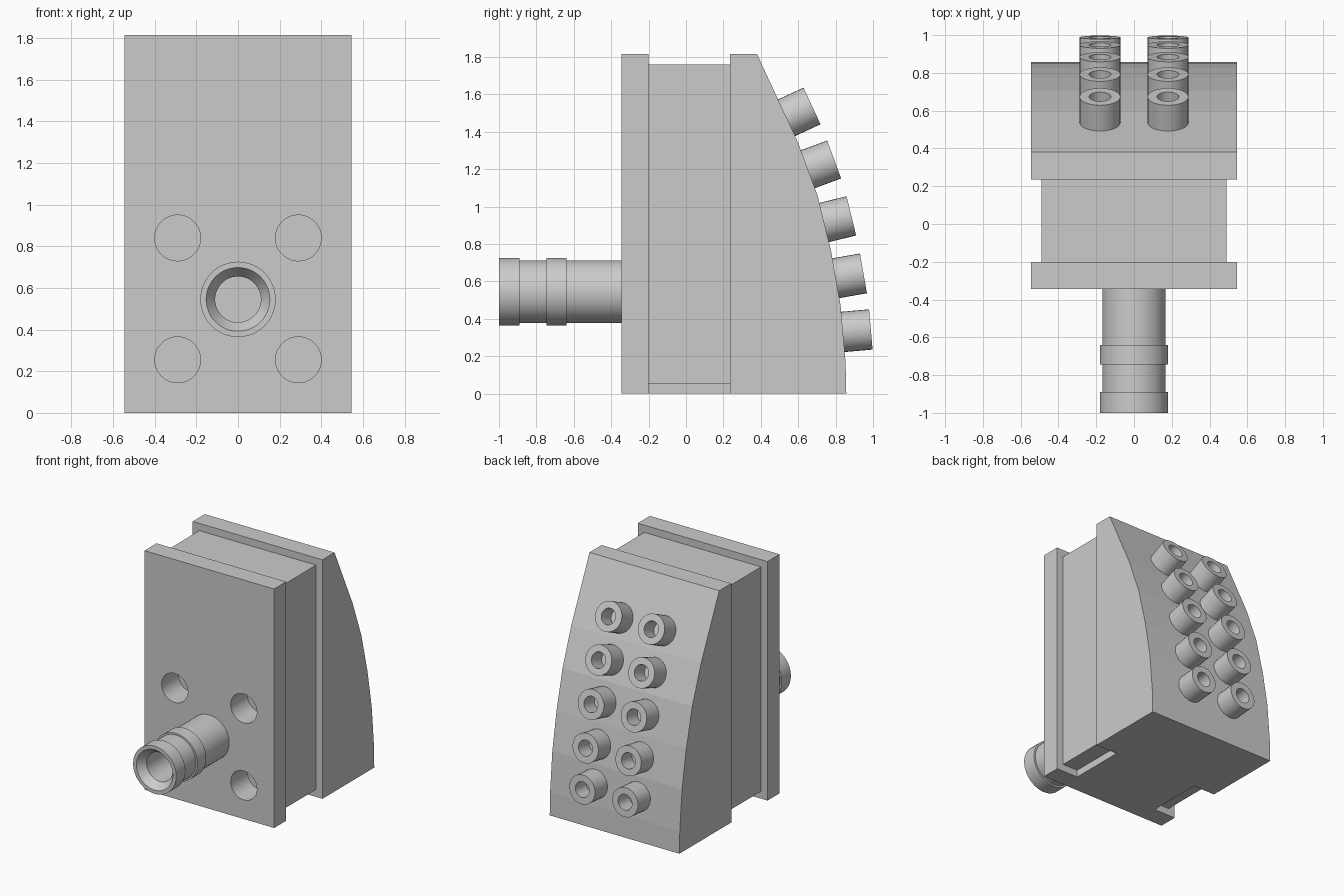
import bpy, bmesh, math
from mathutils import Vector

if "Cube" in bpy.data.objects:
    bpy.data.objects.remove(bpy.data.objects["Cube"], do_unlink=True)

grey = bpy.data.materials.new("plain grey")
grey.use_nodes = True
COLOUR = (0.6, 0.6, 0.6, 1)
grey.diffuse_color = COLOUR
grey.node_tree.nodes["Principled BSDF"].inputs["Base Color"].default_value = COLOUR


def finish(name, bm, smooth=False):
    bmesh.ops.recalc_face_normals(bm, faces=bm.faces)
    mesh = bpy.data.meshes.new(name)
    bm.to_mesh(mesh)
    bm.free()
    mesh.materials.append(grey)
    obj = bpy.data.objects.new(name, mesh)
    bpy.context.collection.objects.link(obj)
    if smooth:
        bpy.ops.object.select_all(action="DESELECT")
        obj.select_set(True)
        bpy.context.view_layer.objects.active = obj
        bpy.ops.object.shade_smooth_by_angle(angle=math.radians(30))
    return obj


def extrude_side(name, outline, half_width):
    """Extrude a (y, z) outline across x."""
    bm = bmesh.new()
    face = bm.faces.new([bm.verts.new((-half_width, y, z)) for y, z in outline])
    moved = bmesh.ops.extrude_face_region(bm, geom=[face])["geom"]
    verts = [v for v in moved if isinstance(v, bmesh.types.BMVert)]
    bmesh.ops.translate(bm, verts=verts, vec=(2 * half_width, 0, 0))
    return finish(name, bm)


def block(name, half_width, y0, y1, z0, z1):
    return extrude_side(name, [(y0, z0), (y1, z0), (y1, z1), (y0, z1)], half_width)


def lathe(name, profile, origin, axis, sides=48):
    """Spin a (radius, distance) profile about an axis."""
    bm = bmesh.new()
    verts = [bm.verts.new((r, 0, h)) for r, h in profile]
    edges = [bm.edges.new(pair) for pair in zip(verts, verts[1:])]
    bmesh.ops.spin(bm, geom=verts + edges, cent=(0, 0, 0), axis=(0, 0, 1),
                   angle=math.tau, steps=sides)
    bmesh.ops.remove_doubles(bm, verts=bm.verts, dist=0.0001)
    turn = Vector((0, 0, 1)).rotation_difference(Vector(axis))
    bmesh.ops.rotate(bm, verts=bm.verts, cent=(0, 0, 0), matrix=turn.to_matrix())
    bmesh.ops.translate(bm, verts=bm.verts, vec=origin)
    return finish(name, bm, smooth=True)


# Housing: front plate, recessed middle, narrow foot, faceted rear block
HALF, TOP = 0.545, 1.815
PLATE_Y, MID_Y, REAR_Y = -0.345, -0.2, 0.235
front_plate = block("front_plate", HALF, PLATE_Y, MID_Y, 0, TOP)
middle_body = block("middle_body", 0.49, MID_Y, REAR_Y, 0.055, 1.76)
block("middle_foot", 0.36, MID_Y, REAR_Y, 0, 0.055)
facets = [(0.38, TOP), (0.598, 1.345), (0.703, 1.06), (0.775, 0.765),
          (0.826, 0.475), (0.853, 0.17), (0.857, 0)]
extrude_side("rear_block", [(REAR_Y, 0), (REAR_Y, TOP)] + facets, HALF)

# Four round blind holes in the front
for x in (-0.29, 0.29):
    for z in (0.255, 0.84):
        cutter = lathe("hole_cutter", [(0, -0.1), (0.11, -0.1), (0.11, 0.2), (0, 0.2)],
                       (x, PLATE_Y, z), (0, 1, 0))
        cutter.hide_render = True
        cutter.hide_set(True)
        for part in (front_plate, middle_body):
            cut = part.modifiers.new("round_hole", "BOOLEAN")
            cut.operation = "DIFFERENCE"
            cut.solver = "EXACT"
            cut.object = cutter

# Front pipe with two collars and a countersunk bore
PIPE, COLLAR, BORE = 0.168, 0.181, 0.11
lathe("front_pipe", [
    (0, 0), (PIPE, 0), (PIPE, 0.295), (COLLAR, 0.295), (COLLAR, 0.4),
    (PIPE, 0.4), (PIPE, 0.545), (COLLAR, 0.545), (COLLAR, 0.655),
    (0.153, 0.655), (BORE, 0.595), (BORE, 0.02), (0, 0.02)],
    (0, PLATE_Y, 0.545), (0, -1, 0))

# Five pairs of hollow sockets, each square to its facet
socket = [(0, -0.01), (0.108, -0.01), (0.108, 0.15), (0.058, 0.15),
          (0.058, 0.02), (0, 0.02)]
for (ya, za), (yb, zb), z in zip(facets, facets[1:], (1.475, 1.2, 0.915, 0.617, 0.33)):
    y = ya + (yb - ya) * (z - za) / (zb - za)
    normal = Vector((0, za - zb, yb - ya)).normalized()
    for side, x in (("right", -0.18), ("left", 0.18)):
        lathe("socket_" + side, socket, (x, y, z), normal, 32)
